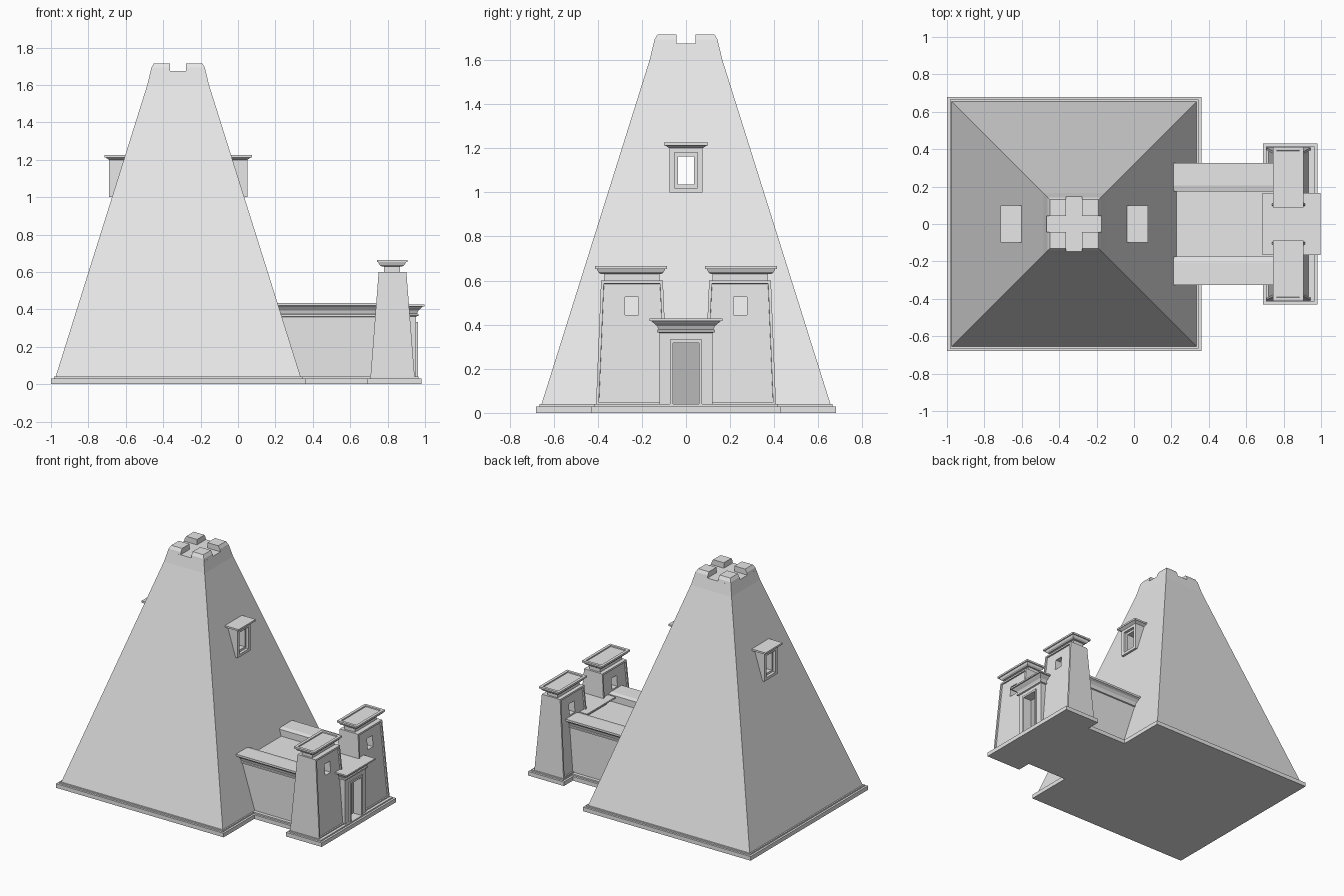
import bpy, bmesh

cube = bpy.data.objects.get("Cube")
if cube:
    bpy.data.objects.remove(cube, do_unlink=True)


def material(name, value):
    mat = bpy.data.materials.new(name)
    mat.use_nodes = True
    colour = (value, value, value, 1)
    mat.diffuse_color = colour
    mat.node_tree.nodes["Principled BSDF"].inputs["Base Color"].default_value = colour
    return mat


stone = material("pale stone", 0.8)
dark = material("shadowed door", 0.48)
CX = -0.32  # axis of the big tower


def finish(name, bm, mat=stone):
    bmesh.ops.recalc_face_normals(bm, faces=bm.faces)
    mesh = bpy.data.meshes.new(name)
    bm.to_mesh(mesh)
    bm.free()
    mesh.materials.append(mat)
    obj = bpy.data.objects.new(name, mesh)
    bpy.context.collection.objects.link(obj)
    return obj


def stack(rings):
    """Stacked rectangles, each (z, x0, x1, y0, y1), joined into a solid."""
    bm = bmesh.new()
    loops = [[bm.verts.new(p) for p in ((a, c, z), (b, c, z), (b, d, z), (a, d, z))]
             for z, a, b, c, d in rings]
    bm.faces.new(loops[0][::-1])
    bm.faces.new(loops[-1])
    for lo, hi in zip(loops, loops[1:]):
        for i in range(4):
            j = (i + 1) % 4
            bm.faces.new((lo[i], lo[j], hi[j], hi[i]))
    bmesh.ops.recalc_face_normals(bm, faces=bm.faces)
    return bm


def solid(name, rings, mat=stone):
    return finish(name, stack(rings), mat)


def box(name, x0, x1, y0, y1, z0, z1, mat=stone):
    return solid(name, [(z0, x0, x1, y0, y1), (z1, x0, x1, y0, y1)], mat)


def cut(obj, *dims):
    cutter = box("cutter", *dims)
    cutter.hide_render = True
    mod = obj.modifiers.new("opening", "BOOLEAN")
    mod.operation = "DIFFERENCE"
    mod.solver = "EXACT"
    mod.object = cutter
    bpy.context.view_layer.objects.active = obj
    bpy.ops.object.modifier_apply(modifier=mod.name)
    bpy.data.objects.remove(cutter, do_unlink=True)


def grow(z, rect, d):
    a, b, c, e = rect
    return (z, a - d, b + d, c - d, e + d)


# Stepped plinths
for name, rect in (("tower_plinth", (-1, 0.36, -0.68, 0.68)),
                   ("court_plinth", (0.3, 0.75, -0.325, 0.325)),
                   ("gate_plinth", (0.69, 0.98, -0.43, 0.43))):
    solid(name, [grow(0, rect, 0), grow(0.03, rect, 0),
                 grow(0.03, rect, -0.015), grow(0.04, rect, -0.015)])


# Great sloping tower with a window tunnel
def square(z, r):
    return (z, CX - r, CX + r, -r, r)


tower = solid("tower", [square(0.04, 0.655), square(1.6, 0.165)])
tunnel = (-0.9, 0.3, -0.037, 0.037, 1.035, 1.163)
cut(tower, *tunnel)

# Crown with four corner merlons
solid("crown", [square(1.6, 0.165), square(1.675, 0.147)])
for sx in (-1, 1):
    for sy in (-1, 1):
        rings = []
        for z, r in ((1.67, 0.148), (1.692, 0.143), (1.715, 0.13)):
            xs = sorted((CX + sx * 0.043, CX + sx * r))
            ys = sorted((sy * 0.043, sy * r))
            rings.append((z, *xs, *ys))
        solid("merlon", rings)

# Projecting window boxes, one on each side
for s in (-1, 1):
    def span(a, b):
        return sorted((CX + s * a, CX + s * b))
    body = box("window_box", *span(0.25, 0.37), -0.075, 0.075, 1.0, 1.205)
    cut(body, *span(0.35, 0.4), -0.052, 0.052, 1.02, 1.18)
    cut(body, *tunnel)
    solid("window_cornice", [(z, *span(0.28, 0.37 + d), -0.075 - d, 0.075 + d)
                             for z, d in ((1.2, 0), (1.212, 0.018), (1.212, 0.024), (1.225, 0.024))])

# Court block and side walls with flared cornices
box("court_roof", 0.1, 0.8, -0.2, 0.2, 0.03, 0.38)
profile = [(0.175, 0.03), (0.285, 0.03), (0.285, 0.36), (0.294, 0.363), (0.294, 0.373),
           (0.287, 0.376), (0.293, 0.395), (0.308, 0.412), (0.325, 0.42), (0.325, 0.435),
           (0.205, 0.435), (0.175, 0.428)]
for s in (-1, 1):
    bm = bmesh.new()
    face = bm.faces.new([bm.verts.new((0.1, s * y, z)) for y, z in profile])
    out = bmesh.ops.extrude_face_region(bm, geom=[face])
    bmesh.ops.translate(bm, vec=(0.69, 0, 0),
                        verts=[v for v in out["geom"] if isinstance(v, bmesh.types.BMVert)])
    finish("court_wall", bm)

# Twin gate towers: tapered, panelled, with window and cornice
for s in (-1, 1):
    def ring(z, x0, x1, y0, y1):
        return (z, x0, x1, *sorted((s * y0, s * y1)))
    bm = stack([ring(0.035, 0.708, 0.945, 0.08, 0.408), ring(0.6, 0.752, 0.9, 0.105, 0.385)])
    panels = [f for f in bm.faces if abs(f.normal.x) > 0.8]
    bmesh.ops.inset_individual(bm, faces=panels, thickness=0.018, depth=0)
    bmesh.ops.inset_individual(bm, faces=panels, thickness=0.001, depth=-0.01)
    pylon = finish("gate_tower", bm)
    ys = sorted((s * 0.215, s * 0.277))
    cut(pylon, 0.6, 1.1, *ys, 0.445, 0.525)
    neck = (0.78, 0.865, *sorted((s * 0.12, s * 0.372)))
    box("gate_tower_neck", *neck, 0.59, 0.64)
    rim = (0.742, 0.905, *sorted((s * 0.087, s * 0.412)))
    solid("gate_tower_cornice", [grow(0.63, rim, -0.025), grow(0.638, rim, -0.014),
                                 grow(0.652, rim, -0.008), grow(0.652, rim, 0),
                                 grow(0.665, rim, 0), grow(0.665, rim, -0.02),
                                 grow(0.657, rim, -0.021)])

# Central gate with framed door and flared lintel
gate = box("gate", 0.73, 0.953, -0.12, 0.12, 0.035, 0.38)
frame = box("door_frame", 0.94, 0.962, -0.073, 0.073, 0.035, 0.333)
for part in (gate, frame):
    cut(part, 0.89, 1.1, -0.058, 0.058, 0.04, 0.318)
box("door", 0.885, 0.895, -0.058, 0.058, 0.04, 0.318, dark)
lintel = (0.73, 0.955, -0.122, 0.122)
solid("gate_lintel", [grow(z, lintel, d) for z, d in
                      ((0.363, 0), (0.366, 0.009), (0.376, 0.009), (0.379, 0.002),
                       (0.395, 0.01), (0.408, 0.026), (0.416, 0.034),
                       (0.416, 0.043), (0.427, 0.043))])
